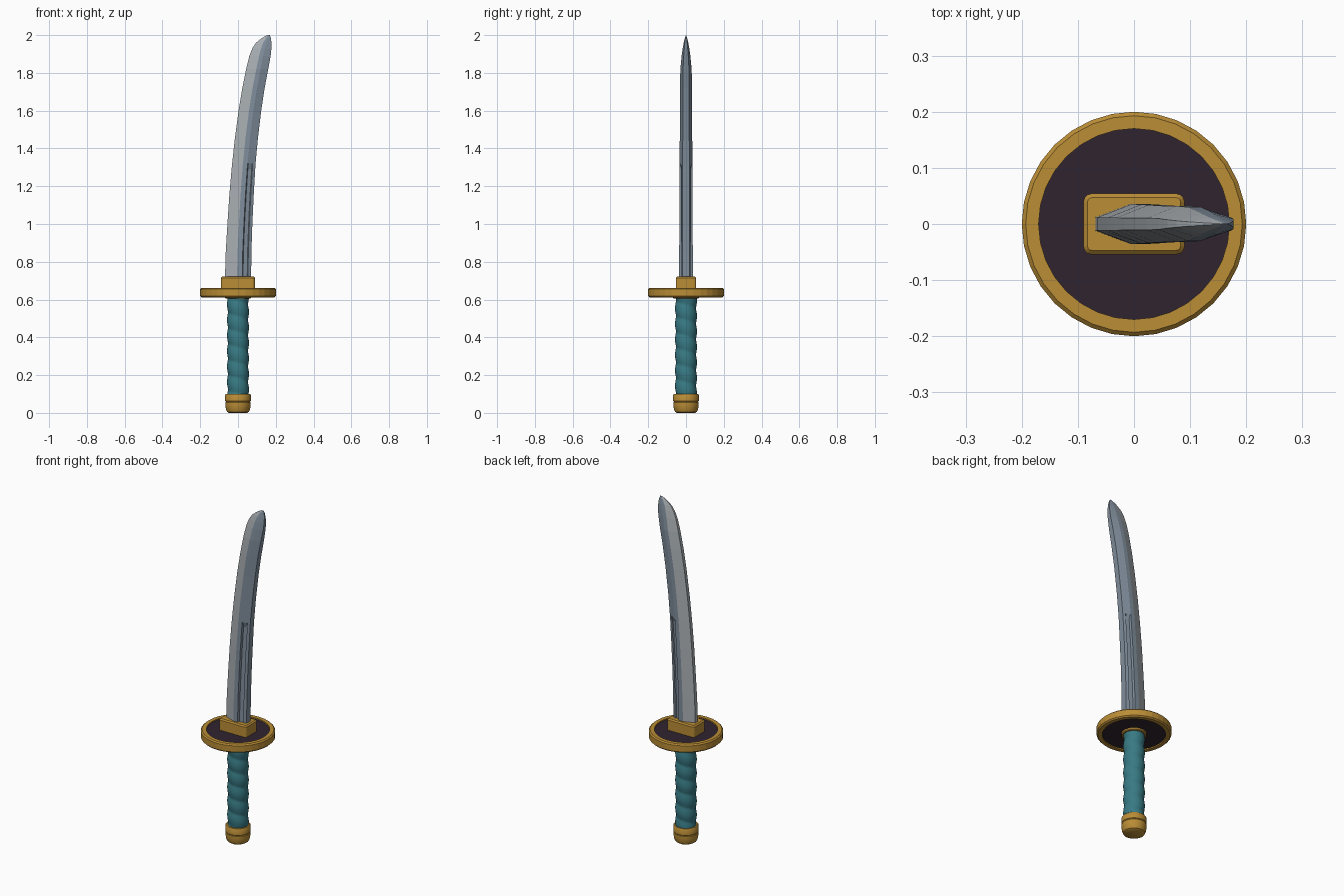
import bpy, bmesh, math

if "Cube" in bpy.data.objects:
    bpy.data.objects.remove(bpy.data.objects["Cube"])


def material(name, rgb):
    m = bpy.data.materials.new(name)
    lin = [((c / 255 + 0.055) / 1.055) ** 2.4 for c in rgb]
    m.diffuse_color = (*lin, 1)
    m.use_nodes = True
    m.node_tree.nodes["Principled BSDF"].inputs["Base Color"].default_value = m.diffuse_color
    return m


GOLD = material("gold", (186, 141, 54))
DARK = material("dark plum", (48, 36, 48))
TEAL = material("teal wrap", (56, 122, 132))
STEEL = material("blue steel", (128, 142, 156))
EDGE = material("pale edge steel", (168, 174, 178))


def finish(name, bm, mats, smooth=None):
    bmesh.ops.recalc_face_normals(bm, faces=bm.faces)
    me = bpy.data.meshes.new(name)
    bm.to_mesh(me)
    bm.free()
    for m in mats:
        me.materials.append(m)
    ob = bpy.data.objects.new(name, me)
    bpy.context.collection.objects.link(ob)
    if smooth:
        bpy.ops.object.select_all(action='DESELECT')
        bpy.context.view_layer.objects.active = ob
        ob.select_set(True)
        bpy.ops.object.shade_smooth_by_angle(angle=math.radians(smooth))
    return ob


def skin(rings, closed=False):
    """Bridge rings of points; returns the bmesh and strips of (face, column)."""
    bm = bmesh.new()
    vs = [[bm.verts.new(p) for p in ring] for ring in rings]
    n, faces = len(vs[0]), []
    pairs = list(zip(vs, vs[1:])) + ([(vs[-1], vs[0])] if closed else [])
    for a, b in pairs:
        for i in range(n):
            j = (i + 1) % n
            faces.append((bm.faces.new((a[i], a[j], b[j], b[i])), i))
    if not closed:
        bm.faces.new(vs[0])
        bm.faces.new(vs[-1])
    return bm, faces


def lathe(name, profile, mat, sides=32, closed=False, smooth=None):
    rings = [[(r * math.cos(2 * math.pi * i / sides), r * math.sin(2 * math.pi * i / sides), z)
              for i in range(sides)] for r, z in profile]
    bm, _ = skin(rings, closed)
    return finish(name, bm, [mat], smooth)


# pommel with rounded base and a fine groove
lathe("pommel", [(0.048, 0), (0.058, 0.006), (0.064, 0.02), (0.067, 0.04), (0.067, 0.056),
                 (0.064, 0.059), (0.068, 0.063), (0.068, 0.094), (0.064, 0.1)], GOLD, smooth=35)

# grip with one spiral wrap
SIDES, STEPS = 32, 84
rings = []
for k in range(STEPS + 1):
    z = 0.09 + 0.525 * k / STEPS
    ring = []
    for i in range(SIDES):
        a = 2 * math.pi * i / SIDES
        r = 0.052 + 0.006 * abs(math.sin(math.pi * z / 0.082 + a / 2))
        ring.append((r * math.cos(a), r * math.sin(a), z))
    rings.append(ring)
bm, _ = skin(rings)
finish("grip", bm, [TEAL], smooth=40)

# guard: gold rim, dark disc, lower collar
lathe("guard_rim", [(0.17, 0.612), (0.193, 0.612), (0.2, 0.619), (0.2, 0.655),
                    (0.193, 0.662), (0.17, 0.662)], GOLD, closed=True)
lathe("guard_disc", [(0.175, 0.619), (0.175, 0.655)], DARK)
lathe("grip_collar", [(0.064, 0.606), (0.068, 0.61), (0.068, 0.622)], GOLD)

# blade collar block
bm = bmesh.new()
bmesh.ops.create_cube(bm, size=1)
for v in bm.verts:
    v.co = (v.co.x * 0.18, v.co.y * 0.108, 0.685 + v.co.z * 0.074)
upright = [e for e in bm.edges if abs(e.verts[0].co.z - e.verts[1].co.z) > 0.01]
bmesh.ops.bevel(bm, geom=upright, offset=0.014, segments=3, affect='EDGES', profile=0.5)
top = [e for e in bm.edges if all(v.co.z > 0.72 for v in e.verts)]
bmesh.ops.bevel(bm, geom=top, offset=0.007, segments=1, affect='EDGES')
finish("blade_collar", bm, [GOLD])

# blade stations: height, cutting side x, spine x, half thickness, groove depth
STATIONS = [(0.68, -0.07, 0.069, 0.036, 1), (0.85, -0.065, 0.071, 0.036, 1),
            (1.0, -0.056, 0.076, 0.035, 1), (1.15, -0.046, 0.083, 0.035, 1),
            (1.29, -0.034, 0.091, 0.034, 1), (1.32, -0.031, 0.093, 0.034, 0),
            (1.45, -0.017, 0.105, 0.033, 0), (1.6, 0.003, 0.123, 0.032, 0),
            (1.72, 0.023, 0.141, 0.032, 0), (1.82, 0.043, 0.16, 0.03, 0),
            (1.89, 0.06, 0.173, 0.023, 0), (1.93, 0.076, 0.177, 0.0175, 0),
            (1.96, 0.096, 0.177, 0.012, 0), (1.985, 0.127, 0.174, 0.006, 0),
            (2.0, 0.155, 0.168, 0.001, 0)]
# section: fraction across, share of half thickness, groove cut
SECTION = [(0, 0.33, 0), (0.46, 1, 0), (0.66, 1, 0), (0.69, 0.95, 0.3),
           (0.85, 0.73, 0.22), (0.88, 0.69, 0), (1, 0.52, 0)]
rings = []
for z, x0, x1, t, g in STATIONS:
    half = [(x0 + (x1 - x0) * f, t * (h - g * c)) for f, h, c in SECTION]
    rings.append([(x, -y, z) for x, y in half] + [(x, y, z) for x, y in reversed(half)])
bm, strips = skin(rings)
last = 2 * len(SECTION) - 1
for face, col in strips:
    face.material_index = 1 if col in (0, last - 1, last) else 0
finish("blade", bm, [STEEL, EDGE])
